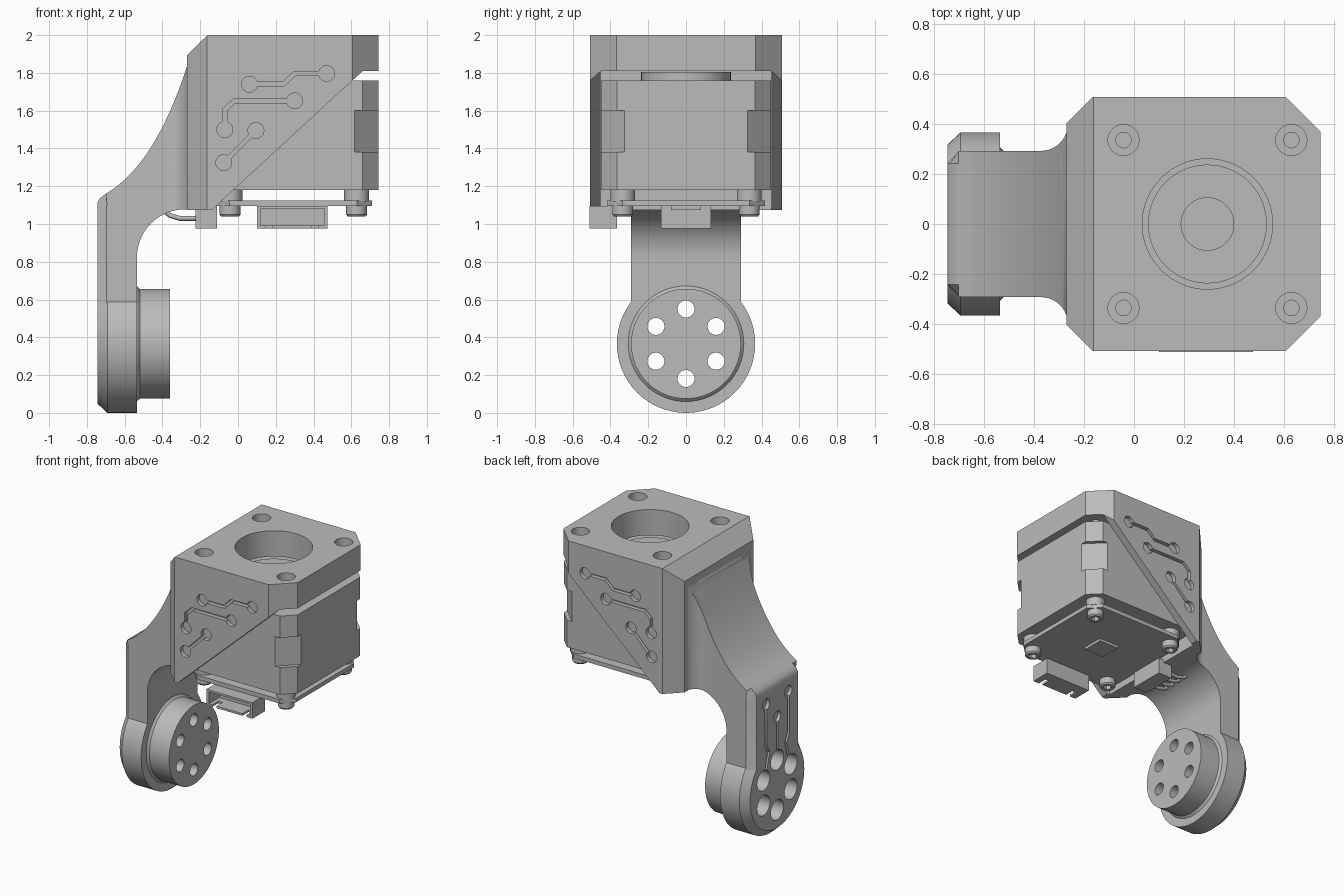
import bpy, bmesh, math
from math import cos, sin, pi

if "Cube" in bpy.data.objects:
    bpy.data.objects.remove(bpy.data.objects["Cube"])

grey = bpy.data.materials.new("plain grey")
grey.use_nodes = True
COLOUR = (0.5, 0.5, 0.5, 1)
grey.diffuse_color = COLOUR
grey.node_tree.nodes["Principled BSDF"].inputs["Base Color"].default_value = COLOUR

CX = 0.293      # motor axis
HUB = 0.366     # height of the arm hub
AXES = {"x": lambda u, v, w: (w, u, v),
        "y": lambda u, v, w: (u, w, v),
        "z": lambda u, v, w: (u, v, w)}


def add(name, bm):
    bmesh.ops.recalc_face_normals(bm, faces=bm.faces)
    mesh = bpy.data.meshes.new(name)
    bm.to_mesh(mesh)
    bm.free()
    mesh.materials.append(grey)
    ob = bpy.data.objects.new(name, mesh)
    bpy.context.collection.objects.link(ob)
    return ob


def loft(name, rings, axis):
    """Join equal-length outlines, each given as (points, position)."""
    bm = bmesh.new()
    loops = [[bm.verts.new(AXES[axis](u, v, w)) for u, v in pts] for pts, w in rings]
    n = len(loops[0])
    for a, b in zip(loops, loops[1:]):
        for i in range(n):
            bm.faces.new((a[i], a[(i + 1) % n], b[(i + 1) % n], b[i]))
    bm.faces.new(loops[0])
    bm.faces.new(loops[-1])
    return add(name, bm)


def prism(name, pts, axis, a, b):
    return loft(name, [(pts, a), (pts, b)], axis)


def circle(u, v, r, n=32):
    return [(u + r * cos(2 * pi * i / n), v + r * sin(2 * pi * i / n)) for i in range(n)]


def rect(u0, u1, v0, v1):
    return [(u0, v0), (u1, v0), (u1, v1), (u0, v1)]


def octagon(x0, x1, h, left, right):
    half = [(x0, h - left), (x0 + left, h), (x1 - right, h), (x1, h - right)]
    return half + [(x, -y) for x, y in reversed(half)]


def combine(ob, others, op="DIFFERENCE"):
    """Apply one boolean per helper, then drop the helpers."""
    for other in others:
        other.hide_render = True
        mod = ob.modifiers.new("boolean", "BOOLEAN")
        mod.operation, mod.solver, mod.object = op, "EXACT", other
    graph = bpy.context.evaluated_depsgraph_get()
    mesh = bpy.data.meshes.new_from_object(ob.evaluated_get(graph))
    ob.modifiers.clear()
    ob.data = mesh
    for other in others:
        bpy.data.objects.remove(other)


def trace(path, axis, a, b, r=0.042, w=0.011, ends=(0, -1)):
    """Cutters for an engraved line with round pads."""
    cutters = [prism("pad_cutter", circle(*path[i], r, 24), axis, a, b) for i in ends]
    for (u0, v0), (u1, v1) in zip(path, path[1:]):
        d = math.hypot(u1 - u0, v1 - v0)
        s, t = (u1 - u0) / d * w, (v1 - v0) / d * w
        e = 0.4
        quad = [(u0 - s * e - t, v0 - t * e + s), (u0 - s * e + t, v0 - t * e - s),
                (u1 + s * e + t, v1 + t * e - s), (u1 + s * e - t, v1 + t * e + s)]
        cutters.append(prism("line_cutter", quad, axis, a, b))
    return cutters


corners = [(CX + sx * 0.335, sy * 0.335) for sx in (-1, 1) for sy in (-1, 1)]

# Housing: chamfered block, hollowed for the motor, with sloped side walls
housing = prism("housing", octagon(-0.27, 0.745, 0.507, 0.106, 0.14), "z", 1.075, 2)
cuts = [
    prism("cavity", rect(-0.157, 1, -0.452, 0.452), "z", 0.9, 1.81),
    prism("slope", [(-0.22, 1.0), (0.66, 1.81), (1, 1.81), (1, 1.0)], "y", -1, 1),
    prism("edge", [(-0.3, 1.864), (-0.3, 2.1), (-0.06, 2.1)], "y", -1, 1),
    prism("bore", circle(CX, 0, 0.26, 64), "z", 1.7, 2.1),
]
for x, y in corners:
    cuts.append(prism("counterbore", circle(x, y, 0.062), "z", 1.88, 2.1))
    cuts.append(prism("screw_hole", circle(x, y, 0.031), "z", 1.7, 1.95))
side_traces = [
    [(0.06, 1.74), (0.24, 1.74), (0.30, 1.797), (0.47, 1.797)],
    [(-0.07, 1.5), (-0.07, 1.605), (-0.02, 1.652), (0.3, 1.652)],
    [(-0.075, 1.325), (0.095, 1.495)],
]
for path in side_traces:
    for s in (-1, 1):
        cuts += trace(path, "y", s * 0.477, s * 0.6)
combine(housing, cuts)

# Arm: side profile with a concave outer edge and a rounded inner corner
N = 16
outer = [(-0.745, HUB), (-0.745, 1.11), (-0.733, 1.135)]
for i in range(N + 1):
    t = i / N
    outer.append(((1 - t) ** 2 * -0.7 + 2 * t * (1 - t) * -0.44 + t * t * -0.27,
                  (1 - t) ** 2 * 1.16 + 2 * t * (1 - t) * 1.31 + t * t * 1.835))
inner = [(-0.255, 1.835), (-0.255, 1.078)]
inner += [(-0.28 - 0.255 * sin(a), 0.823 + 0.255 * cos(a))
          for a in [i * pi / 2 / N for i in range(N + 1)]]
profile = outer + inner + [(-0.535, HUB)]

bm = bmesh.new()
sides = [[bm.verts.new((x, y, z)) for x, z in profile] for y in (-0.292, 0.292)]
for side in sides:
    bm.faces.new(side)
n = len(profile)
for i in range(n):
    j = (i + 1) % n
    bm.faces.new((sides[0][i], sides[0][j], sides[1][j], sides[1][i]))
rim = [e for e in bm.edges for side in sides
       if all(v in side[:len(outer)] for v in e.verts)]
bmesh.ops.bevel(bm, geom=rim, offset=0.05, segments=1, affect="EDGES")
arm = add("arm", bm)

# Flare where the arm meets the housing
flare = prism("arm_flare", profile, "y", -0.42, 0.42)
edge = [(-0.37 + 0.105 * sin(a), 0.397 - 0.105 * cos(a))
        for a in [i * pi / 2 / 10 for i in range(11)]] + [(-0.255, 0.397)]
combine(flare, [prism("plan", edge + [(x, -y) for x, y in reversed(edge)],
                      "z", 1, 1.9)], "INTERSECT")

# Hub disc and raised horn at the lower end of the arm
disc = loft("hub_disc", [(circle(0, HUB, r, 64), x) for r, x in
                         ((0.316, -0.745), (0.366, -0.692), (0.366, -0.535))], "x")
horn = loft("hub_horn", [(circle(0, HUB, r, 64), x) for r, x in
                         ((0.306, -0.6), (0.306, -0.535), (0.291, -0.52), (0.291, -0.36))], "x")
combine(arm, [disc, horn], "UNION")

cuts = []
for i in range(6):
    a = pi / 2 + i * pi / 3
    y, z = 0.184 * cos(a), HUB + 0.184 * sin(a)
    cuts.append(prism("bolt_hole", circle(y, z, 0.045), "x", -1, 0))
    cuts.append(prism("bolt_recess", circle(y, z, 0.074), "x", -1, -0.47))
arm_traces = [[(0, 0.87), (0, 0.57)]]
for s in (-1, 1):
    arm_traces.append([(s * 0.13, 1.01), (s * 0.13, 0.7), (s * 0.1, 0.64), (s * 0.15, 0.47)])
for path in arm_traces:
    cuts += trace(path, "x", -0.8, -0.72, ends=(0,))
combine(arm, cuts)

# Motor body with deeper corner notches around its middle
motor = prism("motor_body", octagon(CX - 0.45, CX + 0.45, 0.45, 0.085, 0.085), "z", 1.18, 1.76)
notches = []
for sx in (-1, 1):
    for sy in (-1, 1):
        tri = [(CX + sx * 0.325, sy * 0.5), (CX + sx * 0.5, sy * 0.5), (CX + sx * 0.5, sy * 0.275)]
        tri = [(CX + sx * 0.45, sy * 0.325), (CX + sx * 0.6, sy * 0.175),
               (CX + sx * 0.6, sy * 0.6), (CX + sx * 0.175, sy * 0.6)]
        notches.append(prism("notch", tri, "z", 1.38, 1.6))
combine(motor, notches)
boss = prism("motor_boss", circle(CX, 0, 0.237, 64), "z", 1.75, 1.805)
combine(boss, [prism("recess", circle(CX, 0, 0.105, 48), "z", 1.775, 1.9)])

# Circuit board, chip, spacers and socket screws
prism("circuit_board", octagon(CX - 0.417, CX + 0.417, 0.417, 0.08, 0.08), "z", 1.095, 1.125)
prism("chip", rect(CX - 0.08, CX + 0.08, -0.08, 0.08), "z", 1.075, 1.1)
for x, y in corners:
    prism("spacer", circle(x, y, 0.066), "z", 1.12, 1.185)
    screw = loft("screw", [(circle(x, y, r), z) for r, z in
                           ((0.047, 1.04), (0.055, 1.05), (0.055, 1.1))], "z")
    combine(screw, [prism("socket", circle(x, y, 0.028, 6), "z", 1, 1.07)])

# Front plug socket, open to the front
plug = prism("front_connector", rect(0.1, 0.475, -0.511, -0.365), "z", 0.977, 1.095)
combine(plug, [prism("opening", rect(0.12, 0.457, 0.993, 1.08), "y", -0.6, -0.39)]
        + [prism("slot", rect(x - 0.017, x + 0.017, -0.6, -0.44), "z", 0.9, 1.0)
           for x in (0.165, 0.41)])

# Side connector with bent pins
prism("side_connector", rect(-0.226, -0.112, -0.132, 0.132), "z", 0.977, 1.097)
for i in range(4):
    curve = bpy.data.curves.new("connector_pin", "CURVE")
    curve.dimensions = "3D"
    curve.bevel_depth = 0.013
    curve.bevel_resolution = 2
    line = curve.splines.new("POLY")
    path = [(-0.2, 1.03), (-0.31, 1.03), (-0.36, 1.045), (-0.4, 1.08)]
    line.points.add(len(path) - 1)
    for p, (x, z) in zip(line.points, path):
        p.co = (x, -0.1 + i * 0.2 / 3, z, 1)
    curve.materials.append(grey)
    bpy.context.collection.objects.link(bpy.data.objects.new("connector_pin", curve))

# Smooth the round parts, keep edges crisp
bpy.ops.object.select_all(action="DESELECT")
for ob in bpy.context.collection.objects:
    if ob.type == "MESH":
        ob.select_set(True)
        bpy.context.view_layer.objects.active = ob
bpy.ops.object.shade_smooth_by_angle(angle=math.radians(30))
